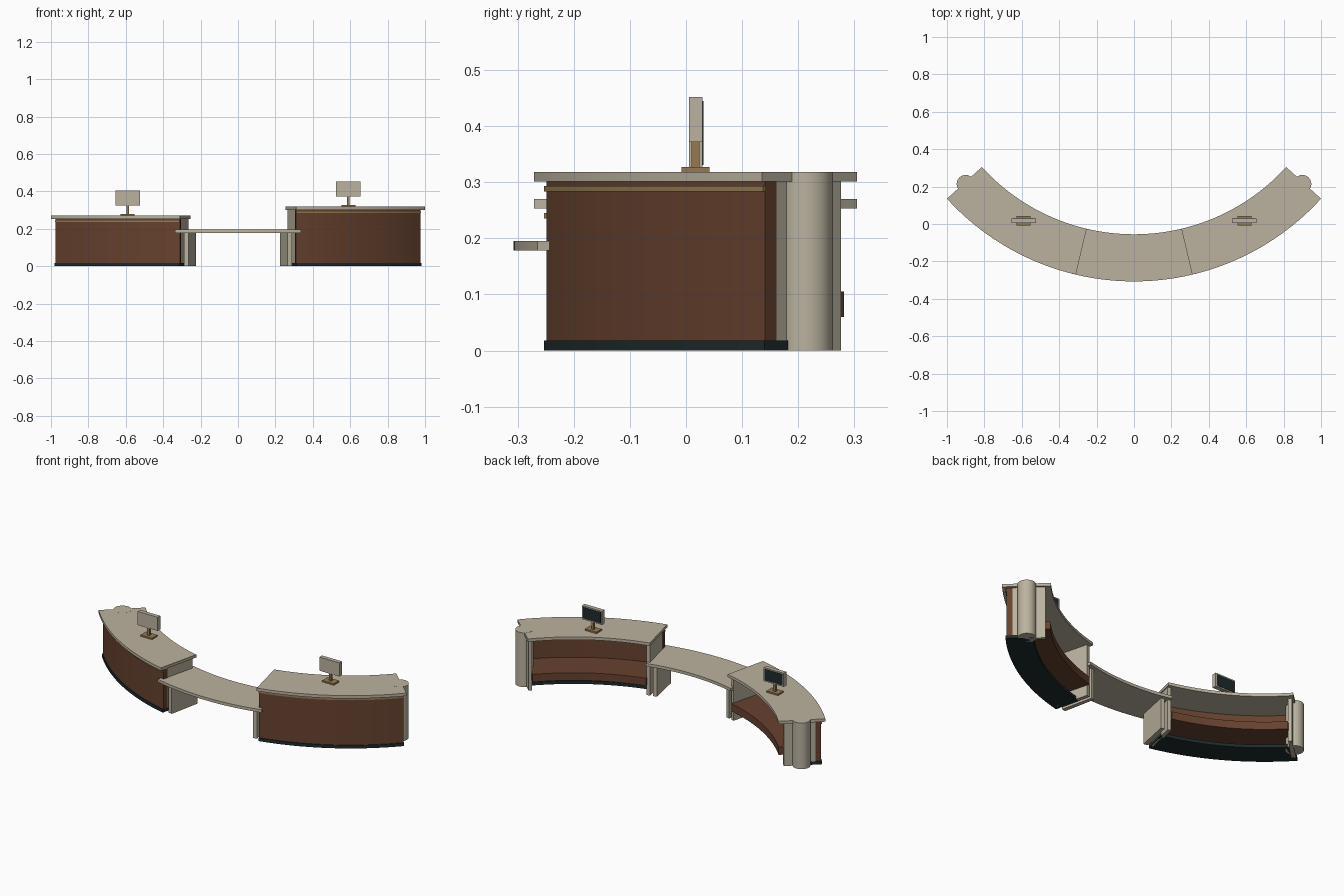
import bpy, bmesh
from math import sin, cos, pi, radians

if "Cube" in bpy.data.objects:
    bpy.data.objects.remove(bpy.data.objects["Cube"])

CY = 1.045          # y of the common centre of all arcs


def material(name, rgb):
    m = bpy.data.materials.new(name)
    m.diffuse_color = (*rgb, 1)
    m.use_nodes = True
    m.node_tree.nodes["Principled BSDF"].inputs["Base Color"].default_value = m.diffuse_color
    return m


BEIGE = material("beige_laminate", (0.50, 0.45, 0.35))
BROWN = material("brown_wood", (0.135, 0.054, 0.028))
DARK = material("dark_plinth", (0.013, 0.024, 0.026))
GOLD = material("gold_trim", (0.30, 0.195, 0.085))


def finish(name, bm, mat):
    bmesh.ops.recalc_face_normals(bm, faces=bm.faces)
    me = bpy.data.meshes.new(name)
    bm.to_mesh(me)
    bm.free()
    me.materials.append(mat)
    ob = bpy.data.objects.new(name, me)
    bpy.context.collection.objects.link(ob)
    bpy.ops.object.select_all(action='DESELECT')
    ob.select_set(True)
    bpy.context.view_layer.objects.active = ob
    bpy.ops.object.shade_smooth_by_angle(angle=radians(25))
    return ob


def prism(name, outline, z0, z1, mat):
    """Extrude a flat outline from z0 to z1."""
    bm = bmesh.new()
    low = [bm.verts.new((x, y, z0)) for x, y in outline]
    top = [bm.verts.new((x, y, z1)) for x, y in outline]
    n = len(outline)
    bm.faces.new(low)
    bm.faces.new(top)
    for i in range(n):
        j = (i + 1) % n
        bm.faces.new((low[i], low[j], top[j], top[i]))
    return finish(name, bm, mat)


def polar(r, deg):
    a = radians(deg)
    return r * sin(a), CY - r * cos(a)


def sector(name, r0, r1, a0, a1, z0, z1, mat, side=1, steps=20):
    """Curved slab between two radii and two angles."""
    angles = [a0 + (a1 - a0) * i / steps for i in range(steps + 1)]
    pts = [polar(r1, a) for a in angles] + [polar(r0, a) for a in reversed(angles)]
    return prism(name, [(side * x, y) for x, y in pts], z0, z1, mat)


def box(name, x, y, w, d, z0, z1, mat):
    return prism(name, [(x - w / 2, y - d / 2), (x + w / 2, y - d / 2),
                        (x + w / 2, y + d / 2), (x - w / 2, y + d / 2)], z0, z1, mat)


def counter(label, s, h):
    """One curved counter; s is its side, h the height of its top surface."""
    under = h - 0.017
    sector(label + "_countertop", 1.10, 1.352, 13.3, 47.7, under, h, BEIGE, s)
    sector(label + "_front_panel", 1.30, 1.33, 13.5, 47.15, 0.018, under, BROWN, s)
    sector(label + "_trim_band", 1.328, 1.335, 13.5, 47.15, h - 0.035, h - 0.025, GOLD, s)
    sector(label + "_plinth", 1.19, 1.335, 13.5, 47.3, 0, 0.018, DARK, s)
    sector(label + "_shelf", 1.105, 1.30, 14.5, 46.3, 0.06, 0.105, BROWN, s)
    # end panels
    sector(label + "_inner_end_panel", 1.12, 1.31, 13.6, 14.6, 0, under, BEIGE, s, 1)
    sector(label + "_outer_end_panel", 1.13, 1.30, 46.2, 47.15, 0, under, BEIGE, s, 1)
    # round column on the outer end
    cx, cy = polar(1.225, 47.3)
    prism(label + "_end_column", [(s * cx + 0.048 * cos(i * pi / 12), cy + 0.048 * sin(i * pi / 12))
                                  for i in range(24)], 0, h + 0.0005, BEIGE)
    # monitor facing the back
    x, y = s * 0.59, 0.017
    box(label + "_monitor_foot", x, y, 0.075, 0.05, h, h + 0.009, GOLD)
    box(label + "_monitor_stem", x, y, 0.014, 0.014, h + 0.009, h + 0.06, GOLD)
    box(label + "_monitor_case", x, y, 0.13, 0.024, h + 0.054, h + 0.134, BEIGE)
    box(label + "_monitor_screen", x, y + 0.0125, 0.116, 0.003, h + 0.061, h + 0.127, DARK)


counter("right", 1, 0.318)
counter("left", -1, 0.270)

# low table joining the two counters
sector("middle_tabletop", 1.10, 1.352, -14.4, 14.4, 0.178, 0.195, BEIGE)
for s, side in ((1, "right"), (-1, "left")):
    sector(side + "_table_support", 1.12, 1.31, 11.6, 12.7, 0, 0.178, BEIGE, s, 1)
